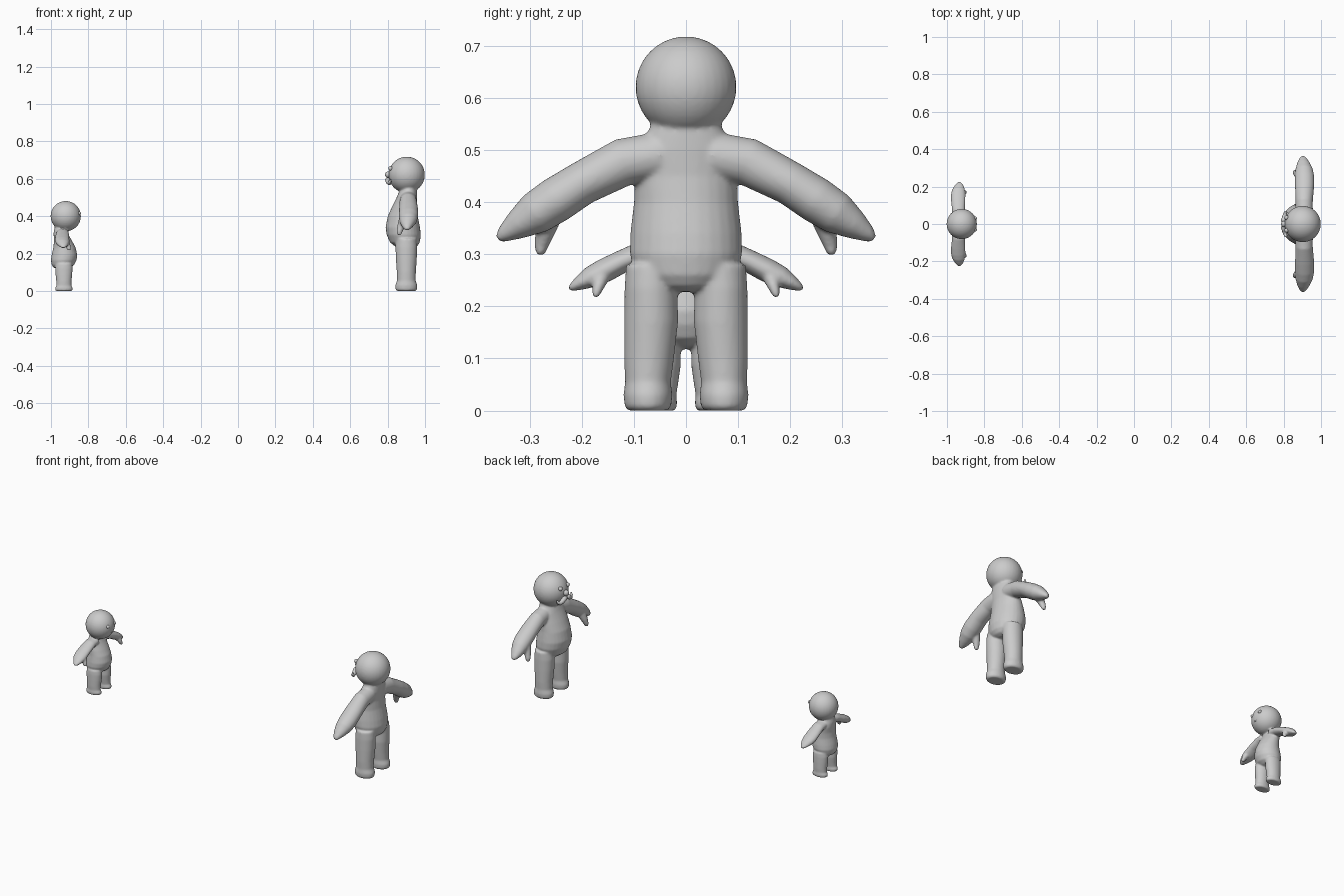
import bpy, bmesh, math
from mathutils import Vector

cube = bpy.data.objects.get("Cube")
if cube:
    bpy.data.objects.remove(cube, do_unlink=True)

clay = bpy.data.materials.new("clay grey")
clay.use_nodes = True
grey = (0.6, 0.6, 0.6, 1)
clay.diffuse_color = grey
clay.node_tree.nodes["Principled BSDF"].inputs["Base Color"].default_value = grey

FORWARD = Vector((1, 0, 0))
SIDE = Vector((0, 1, 0))


def loft(bm, sections, sides=28):
    """Closed skin through ellipses given as (centre, half axis, half axis)."""
    rings = []
    for c, u, v in sections:
        angles = [math.tau * i / sides for i in range(sides)]
        rings.append([bm.verts.new(c + u * math.cos(a) + v * math.sin(a)) for a in angles])
    for a, b in zip(rings, rings[1:]):
        for i in range(sides):
            j = (i + 1) % sides
            bm.faces.new((a[i], a[j], b[j], b[i]))
    bm.faces.new(rings[0])
    bm.faces.new(rings[-1])


def limb(bm, rows, side):
    """Loft along a path in the side/up plane; rows are side, up, forward, width, depth."""
    pts = [Vector((f, side * s, z)) for s, z, f, w, d in rows]
    sections = []
    for i, (s, z, f, w, d) in enumerate(rows):
        t = pts[min(i + 1, len(pts) - 1)] - pts[max(i - 1, 0)]
        across = FORWARD.cross(t).normalized()
        sections.append((pts[i], across * w, FORWARD * d))
    loft(bm, sections)


def ball(bm, centre, r):
    made = bmesh.ops.create_uvsphere(bm, u_segments=32, v_segments=20, radius=r)
    bmesh.ops.translate(bm, verts=made["verts"], vec=centre)


def reshape(bm, start, scale, shift):
    """Scale and move the vertices added since index start."""
    bm.verts.ensure_lookup_table()
    for v in bm.verts[start:]:
        v.co = Vector(a * b + c for a, b, c in zip(v.co, scale, shift))


def finish(bm, name, x, facing):
    for v in bm.verts:
        v.co.x = x + facing * v.co.x
    bmesh.ops.recalc_face_normals(bm, faces=bm.faces)
    mesh = bpy.data.meshes.new(name)
    bm.to_mesh(mesh)
    bm.free()
    for p in mesh.polygons:
        p.use_smooth = True
    mesh.materials.append(clay)
    ob = bpy.data.objects.new(name, mesh)
    bpy.context.collection.objects.link(ob)
    return ob


# up, front, back, half width
TORSO = [(.228, .03, -.035, .035), (.238, .06, -.058, .07), (.26, .088, -.072, .096),
         (.30, .105, -.078, .108), (.34, .111, -.073, .107), (.40, .099, -.061, .1),
         (.45, .077, -.056, .098), (.50, .052, -.058, .096), (.535, .037, -.058, .073),
         (.57, .03, -.05, .06)]
# up, side, half depth, half width
LEG = [(0, .073, .05, .038), (.008, .073, .058, .045), (.03, .073, .059, .047),
       (.055, .073, .05, .044), (.10, .071, .051, .048), (.17, .067, .056, .052),
       (.235, .067, .058, .051), (.28, .062, .055, .053)]
# side, up, forward, width, depth
ARM = [(.05, .49, -.01, .045, .045), (.12, .477, -.01, .046, .046), (.20, .436, -.012, .042, .051),
       (.25, .404, -.012, .044, .052), (.29, .378, -.01, .041, .047), (.325, .355, -.006, .028, .034),
       (.35, .338, -.004, .016, .02), (.361, .329, -.004, .007, .01)]
THUMB = [(.262, .385, .01, .03, .03), (.27, .345, .028, .02, .021), (.277, .318, .036, .014, .016),
         (.281, .299, .038, .009, .011)]


def build_body(name, x, facing, torso, leg, arm, head, voxel):
    bm = bmesh.new()
    loft(bm, [(Vector(((f + b) / 2, 0, z)), FORWARD * (f - b) / 2, SIDE * w)
              for z, f, b, w in TORSO])
    reshape(bm, 0, *torso)
    start = len(bm.verts)
    for side in (-1, 1):
        loft(bm, [(Vector((0, side * s, z)), FORWARD * d, SIDE * w) for z, s, d, w in LEG])
    reshape(bm, start, *leg)
    start = len(bm.verts)
    for side in (-1, 1):
        limb(bm, ARM, side)
        limb(bm, THUMB, side)
    reshape(bm, start, *arm)
    ball(bm, head[0], head[1])
    ob = finish(bm, name, x, facing)
    # Fuse the parts into one soft skin
    mod = ob.modifiers.new("fuse", 'REMESH')
    mod.mode = 'VOXEL'
    mod.voxel_size = voxel
    mod.use_smooth_shade = True
    mod = ob.modifiers.new("soften", 'SMOOTH')
    mod.factor = 0.5
    mod.iterations = 8


def tube(bm, points, radii):
    pts = [Vector(p) for p in points]
    sections = []
    for i, r in enumerate(radii):
        t = (pts[min(i + 1, len(pts) - 1)] - pts[max(i - 1, 0)]).normalized()
        u = t.cross(FORWARD).normalized()
        sections.append((pts[i], u * r, t.cross(u) * r))
    loft(bm, sections, 12)


def build_eyes(name, x, facing, f, s, z, r):
    bm = bmesh.new()
    for side in (-1, 1):
        ball(bm, Vector((f, side * s, z)), r)
    finish(bm, name, x, facing)


same = ((1, 1, 1), (0, 0, 0))

# Adult, facing the child
ADULT = (0.9, -1)
build_body("adult_body", *ADULT, same, same, same, (Vector((-.002, 0, .621)), .097), .005)
build_eyes("adult_eyes", *ADULT, .084, .034, .655, .012)
bm = bmesh.new()
ball(bm, Vector((.097, 0, .622)), .017)
finish(bm, "adult_nose", *ADULT)
bm = bmesh.new()
for side in (-1, 1):
    tube(bm, [(.097, 0, .596), (.1, side * .018, .594), (.096, side * .036, .582),
              (.092, side * .052, .576), (.088, side * .064, .584), (.084, side * .068, .597)],
         [.011, .014, .013, .011, .008, .003])
finish(bm, "adult_moustache", *ADULT)

# Child, facing the adult
CHILD = (-0.931, 1)
build_body("child_body", *CHILD,
           ((.75, .68, .65), (-.011, 0, -.03)),
           ((.8, .65, .52), (0, 0, 0)),
           ((.75, .62, .5), (0, 0, .0675)),
           (Vector((.01, 0, .4)), .081), .004)
build_eyes("child_eyes", *CHILD, .081, .03, .415, .01)
bm = bmesh.new()
mouth = [(i - 4) / 4 for i in range(9)]
tube(bm, [(.083 - .009 * t * t, .028 * t, .372 + .012 * t * t) for t in mouth],
     [.002 + .002 * (1 - t * t) for t in mouth])
finish(bm, "child_mouth", *CHILD)
